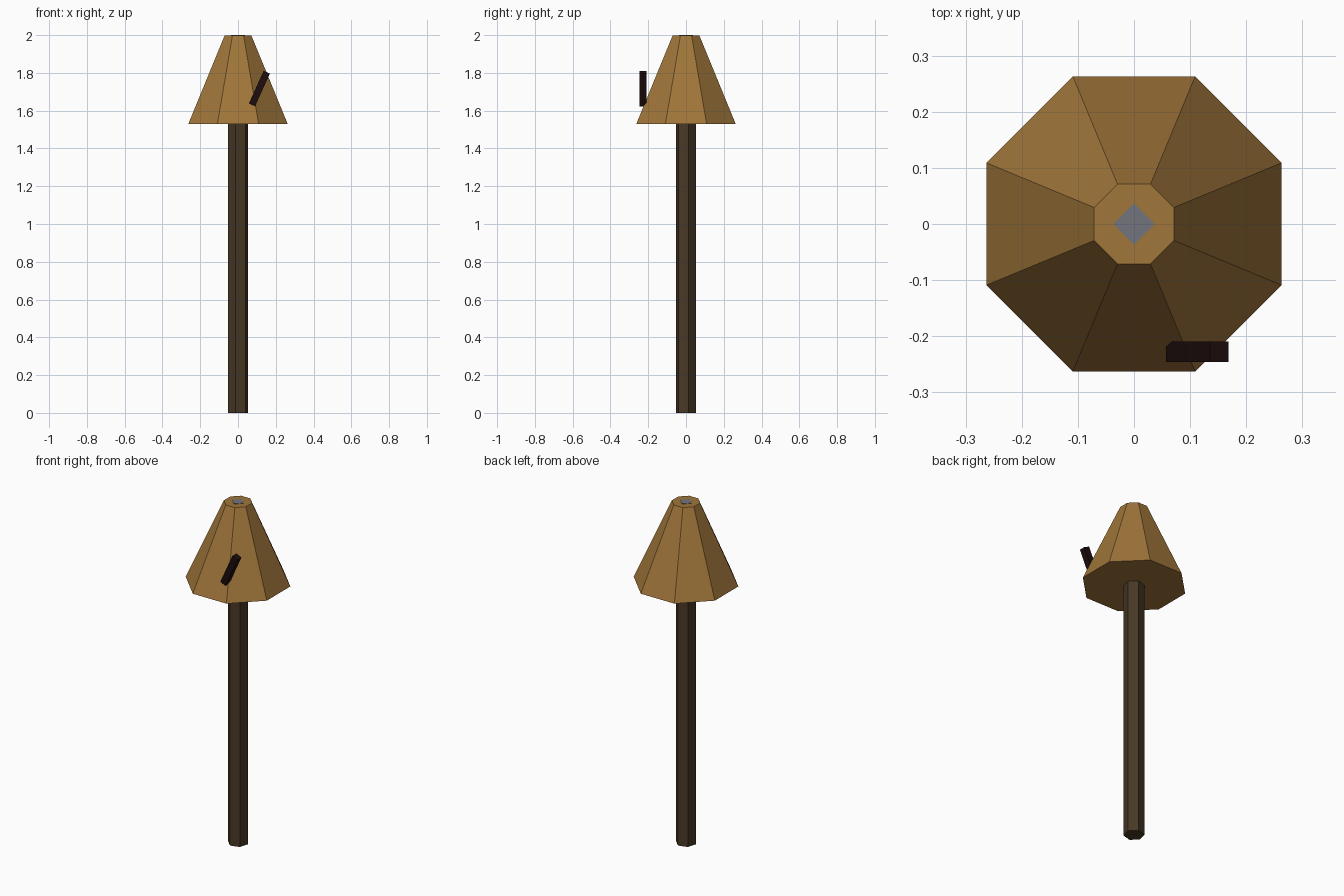
import bpy
import bmesh
from math import cos, sin, tau, radians, pi
from mathutils import Matrix

cube = bpy.data.objects.get("Cube")
if cube:
    bpy.data.objects.remove(cube, do_unlink=True)


def material(name, rgb):
    mat = bpy.data.materials.new(name)
    mat.use_nodes = True
    colour = (*rgb, 1.0)
    mat.diffuse_color = colour
    bsdf = next(n for n in mat.node_tree.nodes if n.type == 'BSDF_PRINCIPLED')
    bsdf.inputs["Base Color"].default_value = colour
    return mat


def finish(name, bm, mat):
    bmesh.ops.recalc_face_normals(bm, faces=bm.faces)
    mesh = bpy.data.meshes.new(name)
    bm.to_mesh(mesh)
    bm.free()
    mesh.materials.append(mat)
    obj = bpy.data.objects.new(name, mesh)
    bpy.context.collection.objects.link(obj)
    return obj


def prism(name, sides, turn, rings, mat):
    """Closed, flat-sided solid through (radius, height) rings."""
    bm = bmesh.new()
    loops = []
    for radius, z in rings:
        angles = [turn + tau * i / sides for i in range(sides)]
        loops.append([bm.verts.new((radius * cos(a), radius * sin(a), z)) for a in angles])
    for low, high in zip(loops, loops[1:]):
        for i in range(sides):
            j = (i + 1) % sides
            bm.faces.new((low[i], low[j], high[j], high[i]))
    bm.faces.new(loops[0][::-1])
    bm.faces.new(loops[-1])
    return finish(name, bm, mat)


tan = material("golden brown", (0.35, 0.18, 0.042))
wood = material("dark wood", (0.065, 0.040, 0.019))
black = material("dark maroon", (0.013, 0.004, 0.004))
grey = material("grey", (0.174, 0.178, 0.205))

# Six-sided pole
prism("pole", 6, radians(15), [(0.056, 0), (0.056, 1.54)], wood)

# Eight-sided tapered head, flat sides facing the axes
flat = cos(pi / 8)
prism("head", 8, pi / 8, [(0.263 / flat, 1.53), (0.071 / flat, 1.998)], tan)

# Small square inlay on the flat top
prism("top_inlay", 4, 0, [(0.037, 1.994), (0.037, 2.0)], grey)

# Tilted peg on the front
bm = bmesh.new()
bmesh.ops.create_cube(bm, size=1)
bmesh.ops.transform(bm, verts=bm.verts, matrix=(
    Matrix.Translation((0.113, -0.2275, 1.717))
    @ Matrix.Rotation(radians(24.4), 4, 'Y')
    @ Matrix.Diagonal((0.036, 0.037, 0.19, 1))))
finish("front_peg", bm, black)
